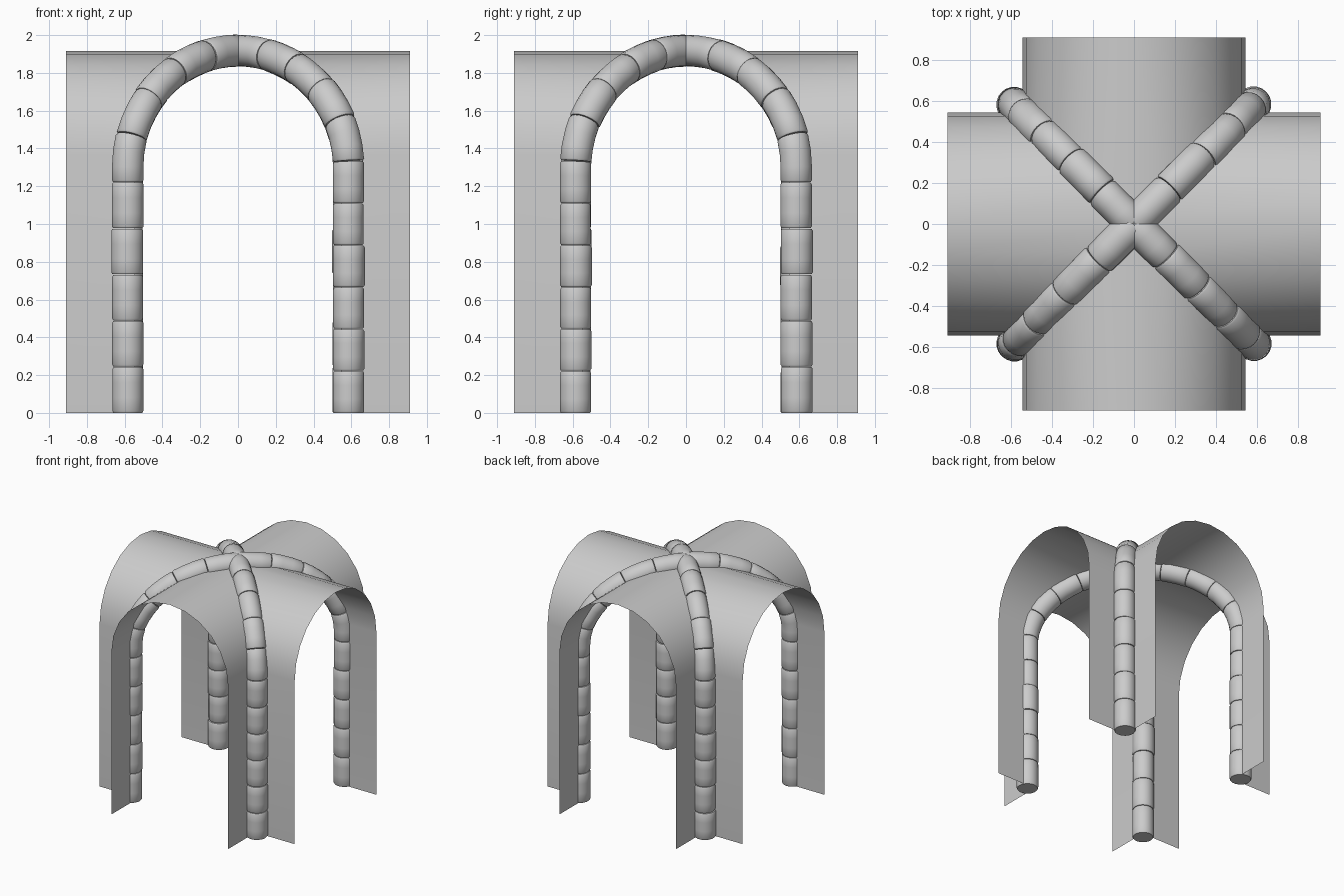
import bpy, bmesh, math, random
from mathutils import Vector

random.seed(4)
if "Cube" in bpy.data.objects:
    bpy.data.objects.remove(bpy.data.objects["Cube"], do_unlink=True)

GREY = (0.6, 0.6, 0.6, 1.0)
stone = bpy.data.materials.new("stone grey")
stone.use_nodes = True
stone.diffuse_color = GREY
stone.node_tree.nodes["Principled BSDF"].inputs["Base Color"].default_value = GREY

VAULT_R, SPRING, REACH = 0.545, 1.37, 0.91     # barrel vault
RIB_R, RIB_HALF, RIB_SPRING, RIB_TOP = 0.084, 0.585, 1.3, 1.918
SIDES = 20


def finish(bm, name):
    bmesh.ops.recalc_face_normals(bm, faces=bm.faces) if name.startswith("rib") else None
    mesh = bpy.data.meshes.new(name)
    bm.to_mesh(mesh)
    bm.free()
    mesh.materials.append(stone)
    obj = bpy.data.objects.new(name, mesh)
    bpy.context.collection.objects.link(obj)
    bpy.ops.object.select_all(action="DESELECT")
    obj.select_set(True)
    bpy.context.view_layer.objects.active = obj
    bpy.ops.object.shade_smooth_by_angle(angle=math.radians(40))
    return obj


# Vault arms: thin sheets, cut along the diagonals where the barrels cross
def vault_arm(name, turn):
    steps = 12
    profile = [(-VAULT_R, 0)]
    for i in range(steps + 1):
        a = math.pi * (1 - i / steps)
        profile.append((VAULT_R * math.cos(a), SPRING + VAULT_R * math.sin(a)))
    profile.append((VAULT_R, 0))
    bm = bmesh.new()
    rows = [(bm.verts.new((abs(t), t, z)), bm.verts.new((REACH, t, z))) for t, z in profile]
    for (a, b), (c, d) in zip(rows, rows[1:]):
        bm.faces.new((a, b, d, c))
    arm = finish(bm, name)
    arm.rotation_euler.z = turn


for i, side in enumerate(("left", "back", "right", "front")):
    vault_arm("vault_arm_" + side, i * math.pi / 2)

# Rib centre line: straight legs joined by an elliptical arch (u along the diagonal)
half = RIB_HALF * math.sqrt(2)
path = [(-half, 0)]
for i in range(121):
    a = math.pi * (1 - i / 120)
    path.append((half * math.cos(a), RIB_SPRING + (RIB_TOP - RIB_SPRING) * math.sin(a)))
path.append((half, 0))
path = [Vector(p) for p in path]
lengths = [0]
for p, q in zip(path, path[1:]):
    lengths.append(lengths[-1] + (q - p).length)
TOTAL = lengths[-1]


def along(s):
    s = min(max(s, 0), TOTAL)
    for i in range(len(path) - 1):
        if s <= lengths[i + 1] or i == len(path) - 2:
            step = path[i + 1] - path[i]
            return path[i] + step * ((s - lengths[i]) / step.length), step.normalized()


# One bent cylindrical block with softened ends
def add_block(bm, s0, s1, across):
    radius = RIB_R + random.uniform(-0.002, 0.002)
    shift = random.uniform(-0.003, 0.003)
    soft = 0.01
    stations = [(s0, 0.93), (s0 + soft, 1), (s0 + (s1 - s0) / 3, 1),
                (s1 - (s1 - s0) / 3, 1), (s1 - soft, 1), (s1, 0.93)]
    side = Vector((-across.y, across.x, 0))
    rings = []
    for s, scale in stations:
        p, t = along(s)
        centre = across * p.x + Vector((0, 0, p.y)) + side * shift
        out = across * -t.y + Vector((0, 0, t.x))
        ring = []
        for k in range(SIDES):
            a = math.tau * k / SIDES
            ring.append(bm.verts.new(centre + (side * math.cos(a) + out * math.sin(a)) * radius * scale))
        rings.append(ring)
    for a, b in zip(rings, rings[1:]):
        for k in range(SIDES):
            n = (k + 1) % SIDES
            bm.faces.new((a[k], a[n], b[n], b[k]))
    bm.faces.new(rings[0])
    bm.faces.new(rings[-1])


def rib(name, count, across):
    bm = bmesh.new()
    size = TOTAL / count
    gap = 0.002
    for i in range(count):
        start = i * size + (gap if i else 0)
        end = (i + 1) * size - (gap if i < count - 1 else 0)
        add_block(bm, start, end, across.normalized())
    finish(bm, name)


# Two crossing diagonal ribs
rib("rib_front_right_to_back_left", 20, Vector((1, 1, 0)))
rib("rib_front_left_to_back_right", 22, Vector((-1, 1, 0)))
